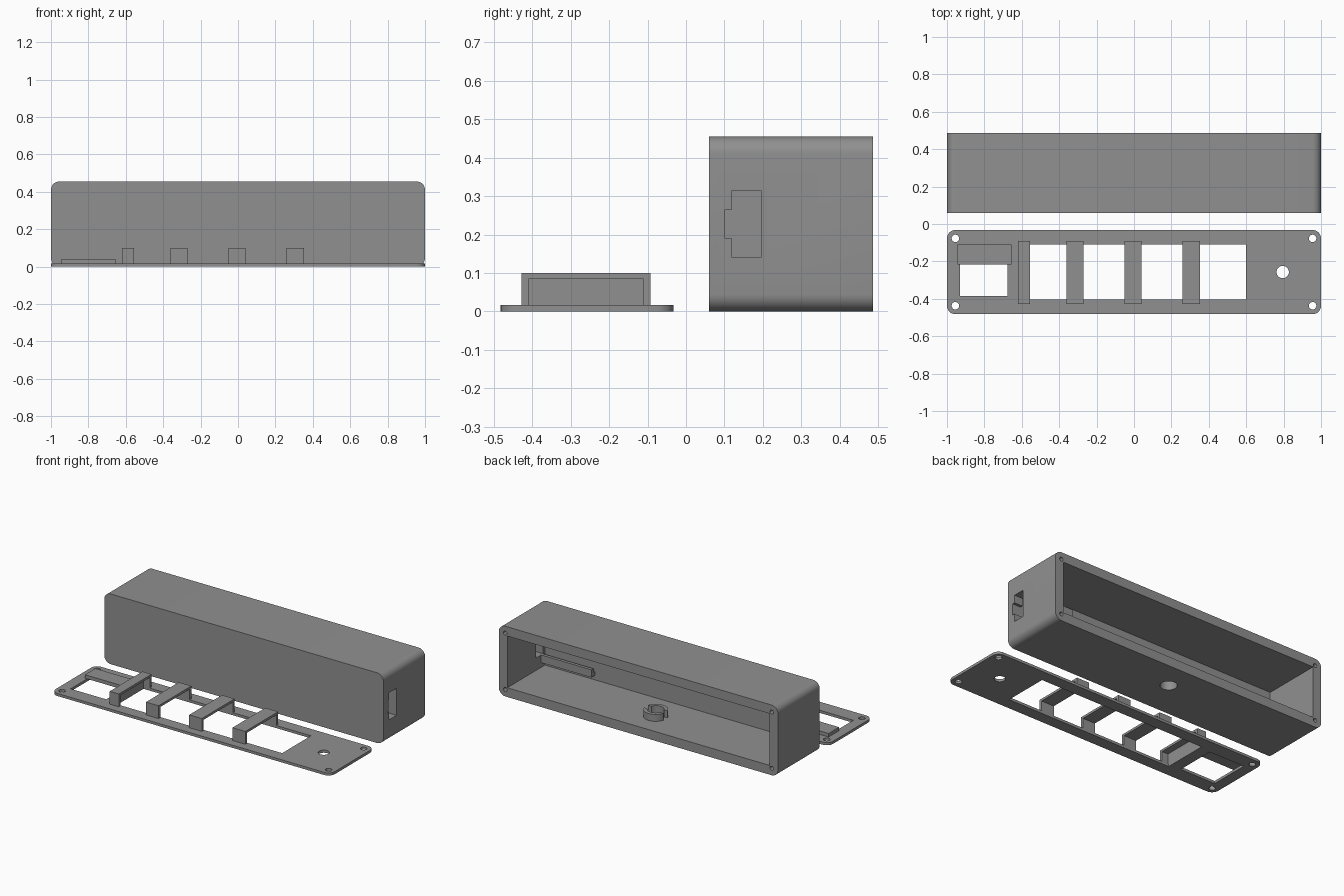
import bpy, bmesh, math

if "Cube" in bpy.data.objects:
    bpy.data.objects.remove(bpy.data.objects["Cube"])

grey = bpy.data.materials.new("mid_grey")
grey.diffuse_color = (0.28, 0.28, 0.28, 1)
grey.use_nodes = True
grey.node_tree.nodes["Principled BSDF"].inputs["Base Color"].default_value = grey.diffuse_color


def finish(bm, name):
    bmesh.ops.recalc_face_normals(bm, faces=bm.faces)
    me = bpy.data.meshes.new(name)
    bm.to_mesh(me)
    bm.free()
    me.materials.append(grey)
    ob = bpy.data.objects.new(name, me)
    bpy.context.collection.objects.link(ob)
    return ob


def prism(name, pts, lo, hi, axis="z"):
    """Extrude a 2D outline along z, or along y for an x-z outline."""
    bm = bmesh.new()
    place = (lambda a, b, d: (a, b, d)) if axis == "z" else (lambda a, b, d: (a, d, b))
    bottom = [bm.verts.new(place(a, b, lo)) for a, b in pts]
    top = [bm.verts.new(place(a, b, hi)) for a, b in pts]
    bm.faces.new(bottom)
    bm.faces.new(top)
    n = len(pts)
    for i in range(n):
        j = (i + 1) % n
        bm.faces.new((bottom[i], bottom[j], top[j], top[i]))
    return finish(bm, name)


def block(name, x0, x1, y0, y1, z0, z1):
    return prism(name, [(x0, y0), (x1, y0), (x1, y1), (x0, y1)], z0, z1)


def circle(cx, cy, r, n=32):
    return [(cx + r * math.cos(2 * math.pi * i / n), cy + r * math.sin(2 * math.pi * i / n))
            for i in range(n)]


def rounded(x0, x1, y0, y1, r, n=8):
    pts = []
    for k, (cx, cy) in enumerate([(x1 - r, y1 - r), (x0 + r, y1 - r),
                                  (x0 + r, y0 + r), (x1 - r, y0 + r)]):
        for i in range(n + 1):
            a = math.pi / 2 * (k + i / n)
            pts.append((cx + r * math.cos(a), cy + r * math.sin(a)))
    return pts


def cut(ob, cutters):
    for c in cutters:
        m = ob.modifiers.new("cut", "BOOLEAN")
        m.operation, m.solver, m.object = "DIFFERENCE", "EXACT", c
        bpy.context.view_layer.objects.active = ob
        bpy.ops.object.modifier_apply(modifier=m.name)
        bpy.data.objects.remove(c)


def smooth(ob):
    bpy.ops.object.select_all(action="DESELECT")
    ob.select_set(True)
    bpy.context.view_layer.objects.active = ob
    bpy.ops.object.shade_smooth_by_angle(angle=math.radians(30))


# Enclosure, open at the back, with socket cutout, cable hole and screw holes
W, H = 0.06, 0.455
RING = (0.0, 0.31)
case = prism("enclosure", rounded(-1, 1, 0, H, 0.045), 0.06, 0.487, "y")
cutters = [
    block("cavity", -1 + W, 1 - W, 0.102, 0.6, W, H - W),
    block("socket_cut", 0.9, 1.1, 0.12, 0.195, 0.14, 0.315),
    block("tab_cut", 0.9, 1.1, 0.102, 0.125, 0.19, 0.265),
    prism("cable_hole", circle(*RING, 0.05), -0.1, 0.1),
]
for x in (-0.955, 0.955):
    for z in (0.045, H - 0.045):
        cutters.append(prism("screw_cut", circle(x, z, 0.013, 16), 0.34, 0.6, "y"))
cut(case, cutters)
smooth(case)

# Split collar around the cable hole
collar = prism("cable_collar", circle(*RING, 0.073), W, W + 0.045)
cut(collar, [prism("bore", circle(*RING, 0.05), 0, 0.2),
             block("slit", -0.2, 0.2, RING[1] - 0.02, RING[1] + 0.02, 0, 0.2)])
smooth(collar)

# L-shaped board rails on the inner front wall, mirrored about mid height
rail = [(0.09, 0.115, 0.102), (0.115, 0.14, 0.12)]
for side in ("lower", "upper"):
    for part, (z0, z1, y0) in zip(("shelf", "lip"), rail):
        if side == "upper":
            z0, z1 = H - z1, H - z0
        block(side + "_rail_" + part, 0.58, 0.94, y0, 0.14, z0, z1)

# Cover plate with screw holes, round hole and two windows
T = 0.017
plate = prism("cover_plate", rounded(-1, 1, -0.482, -0.032, 0.045), 0, T)
cutters = [
    block("small_window", -0.93, -0.675, -0.385, -0.125, -0.1, 0.1),
    block("long_window", -0.6, 0.6, -0.405, -0.11, -0.1, 0.1),
    prism("round_hole", circle(0.795, -0.257, 0.033), -0.1, 0.1),
]
for x in (-0.955, 0.955):
    for y in (-0.437, -0.077):
        cutters.append(prism("screw_hole", circle(x, y, 0.02, 24), -0.1, 0.1))
cut(plate, cutters)
smooth(plate)

# Cap over the small window
block("window_cap", -0.945, -0.655, -0.217, -0.11, T, 0.04)

# Bridges over the long window
arch = [(-0.428, T), (-0.41, T), (-0.41, 0.085), (-0.11, 0.085),
        (-0.11, T), (-0.092, T), (-0.092, 0.1), (-0.428, 0.1)]
for i, (x0, x1) in enumerate([(-0.62, -0.555), (-0.36, -0.27), (-0.05, 0.04), (0.26, 0.352)]):
    bm = bmesh.new()
    a = [bm.verts.new((x0, y, z)) for y, z in arch]
    b = [bm.verts.new((x1, y, z)) for y, z in arch]
    bm.faces.new(a)
    bm.faces.new(b)
    for k in range(8):
        j = (k + 1) % 8
        bm.faces.new((a[k], a[j], b[j], b[k]))
    finish(bm, "bridge_%d" % (i + 1))
# Closed end of the first bridge
block("bridge_end_wall", -0.62, -0.6, -0.41, -0.11, T, 0.085)
